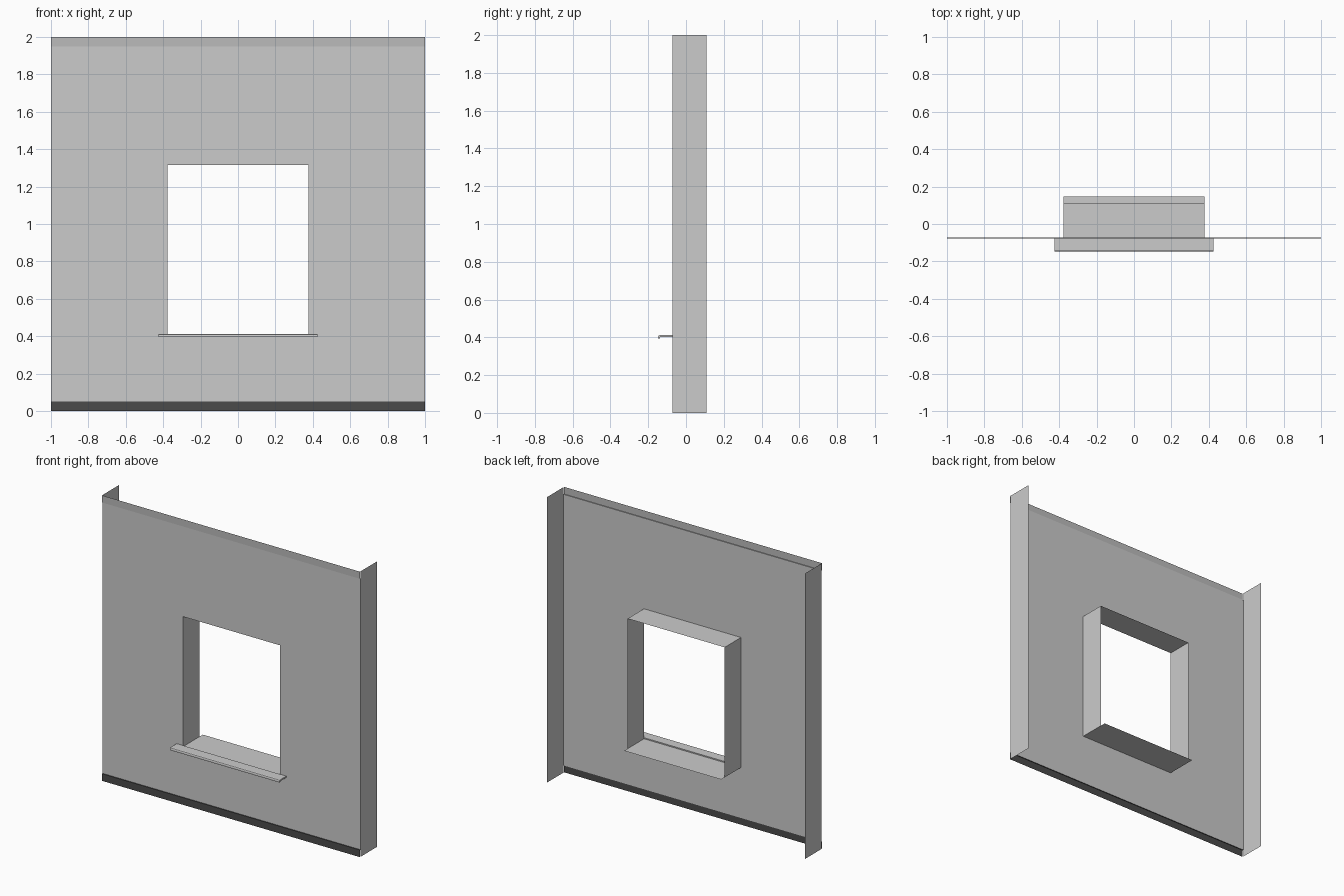
import bpy

if "Cube" in bpy.data.objects:
    bpy.data.objects.remove(bpy.data.objects["Cube"])

WALL_Y, BAND_Y, BACK_Y = -0.072, -0.078, 0.109   # sheet, trim and return depths
HOLE_X, HOLE_Z0, HOLE_Z1 = 0.376, 0.404, 1.315   # window opening


def mesh_object(name, verts, faces, colour=None):
    mesh = bpy.data.meshes.new(name)
    mesh.from_pydata(verts, [], faces)
    mesh.update()
    obj = bpy.data.objects.new(name, mesh)
    bpy.context.collection.objects.link(obj)
    if colour is not None:
        mat = bpy.data.materials.new(name + "_paint")
        mat.diffuse_color = (colour, colour, colour, 1)
        mat.use_nodes = True
        mat.node_tree.nodes["Principled BSDF"].inputs["Base Color"].default_value = mat.diffuse_color
        mesh.materials.append(mat)
    return obj


def extrude_x(name, profile, half, closed=False, colour=None):
    """Sweep a (y, z) profile across x from -half to half."""
    n = len(profile)
    verts = [(x, y, z) for x in (-half, half) for y, z in profile]
    faces = [(i, (i + 1) % n, n + (i + 1) % n, n + i)
             for i in range(n if closed else n - 1)]
    if closed:
        faces += [tuple(reversed(range(n))), tuple(range(n, 2 * n))]
    return mesh_object(name, verts, faces, colour)


# Wall sheet: 3 x 3 grid without its centre cell
xs = (-1, -HOLE_X, HOLE_X, 1)
zs = (0.05, HOLE_Z0, HOLE_Z1, 1.95)
mesh_object("wall_panel", [(x, WALL_Y, z) for z in zs for x in xs],
            [(r * 4 + c, r * 4 + c + 1, r * 4 + c + 5, r * 4 + c + 4)
             for r in range(3) for c in range(3) if (r, c) != (1, 1)])

# Raised trim bands along top and bottom
extrude_x("top_trim", [(WALL_Y, 1.95), (BAND_Y, 1.95), (BAND_Y, 2)], 1, colour=0.5)
extrude_x("bottom_trim", [(BAND_Y, 0), (BAND_Y, 0.05), (WALL_Y, 0.05)], 1, colour=0.07)

# Side returns and window jambs
for side, label in ((-1, "left"), (1, "right")):
    for part, x, z0, z1 in (("wall_return", 1, 0, 2),
                            ("window_jamb", HOLE_X, HOLE_Z0, HOLE_Z1)):
        quad = [(side * x, WALL_Y, z0), (side * x, BACK_Y, z0),
                (side * x, BACK_Y, z1), (side * x, WALL_Y, z1)]
        if side > 0:
            face = (0, 1, 2, 3)
        else:
            face = (3, 2, 1, 0)
        mesh_object(f"{label}_{part}", quad, [face])

# Window head and inner sill board
extrude_x("window_head", [(WALL_Y, HOLE_Z1), (BACK_Y, HOLE_Z1)], HOLE_X)
extrude_x("inner_sill", [(0.148, HOLE_Z0), (WALL_Y, HOLE_Z0)], HOLE_X)

# Projecting outer sill with a rounded, down-turned nose
extrude_x("outer_sill", [
    (WALL_Y, 0.412), (-0.138, 0.412), (-0.144, 0.410), (-0.147, 0.405),
    (-0.147, 0.395), (-0.139, 0.395), (-0.137, 0.402), (WALL_Y, 0.402)],
    0.425, closed=True)
